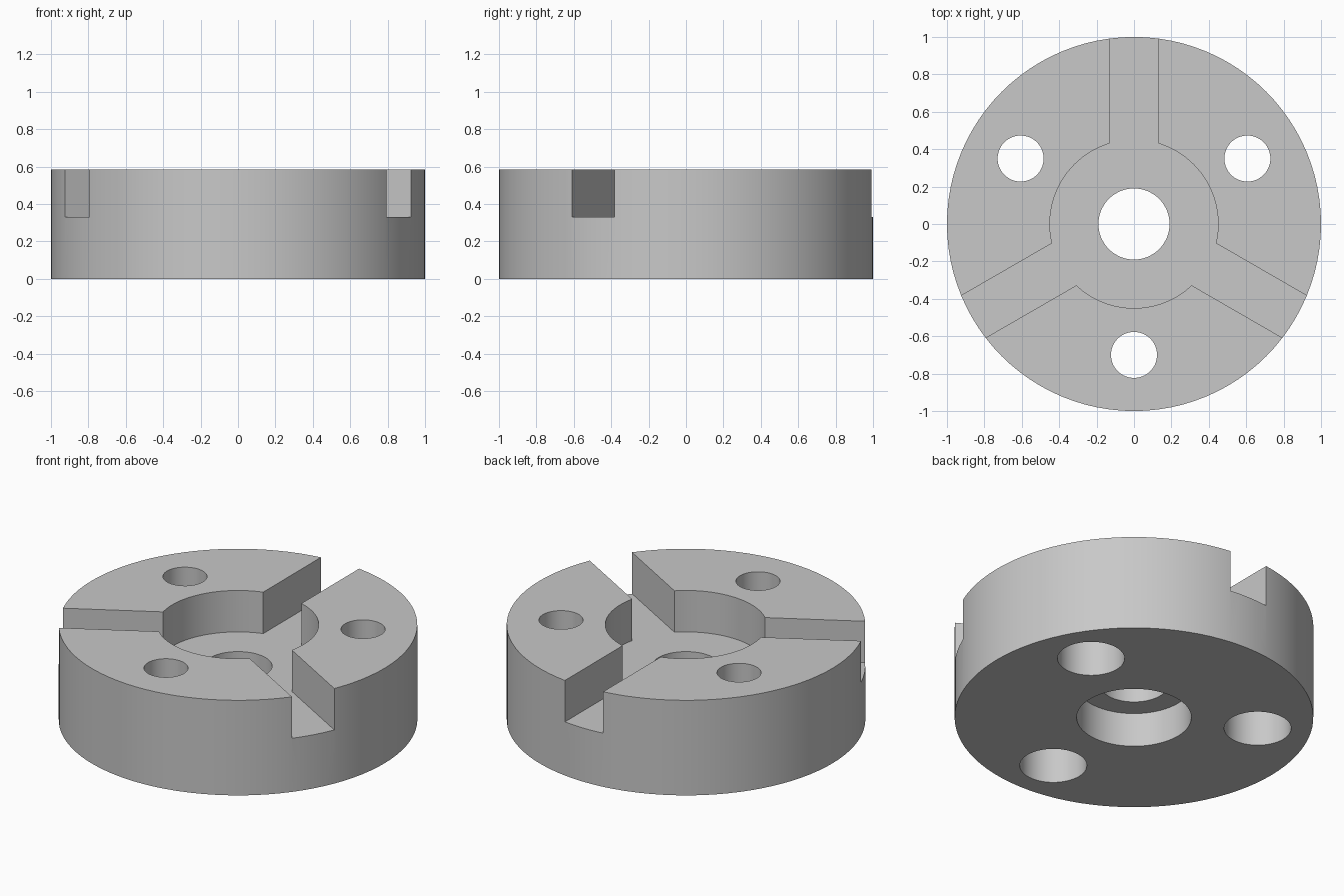
import bpy
import math

cube = bpy.data.objects.get("Cube")
if cube:
    bpy.data.objects.remove(cube, do_unlink=True)

HEIGHT = 0.585
FLOOR = 0.33       # floor of the top recess and slots
OVER = 0.1         # how far cutters stick out of the body

steel = bpy.data.materials.new("grey steel")
steel.use_nodes = True
GREY = (0.58, 0.58, 0.58, 1)
steel.diffuse_color = GREY
steel.node_tree.nodes["Principled BSDF"].inputs["Base Color"].default_value = GREY


def cylinder(name, radius, z0, z1, x=0, y=0, sides=64):
    bpy.ops.mesh.primitive_cylinder_add(vertices=sides, radius=radius, depth=z1 - z0,
                                        location=(x, y, (z0 + z1) / 2))
    obj = bpy.context.object
    obj.name = name
    return obj


def slot_cutter(angle, length=1.2, width=0.26):
    top = HEIGHT + OVER
    bpy.ops.mesh.primitive_cube_add(
        size=1, rotation=(0, 0, angle),
        location=(length / 2 * math.cos(angle), length / 2 * math.sin(angle), (FLOOR + top) / 2))
    obj = bpy.context.object
    obj.name = "slot_cutter"
    obj.scale = (length, width, top - FLOOR)
    return obj


# Round body
body = cylinder("slotted_disc", 1, 0, HEIGHT, sides=96)

# Centre recess, through bore and underside counterbore
cutters = [
    cylinder("recess_cutter", 0.45, FLOOR, HEIGHT + OVER, sides=96),
    cylinder("bore_cutter", 0.19, -OVER, HEIGHT + OVER),
    cylinder("counterbore_cutter", 0.32, -OVER, 0.21),
]

# Three radial slots with a counterbored bolt hole opposite each
for i in range(3):
    angle = math.radians(90 + 120 * i)
    x, y = -0.7 * math.cos(angle), -0.7 * math.sin(angle)
    cutters += [
        slot_cutter(angle),
        cylinder("bolt_hole_cutter", 0.123, -OVER, HEIGHT + OVER, x, y),
        cylinder("bolt_head_cutter", 0.187, -OVER, 0.3, x, y),
    ]

for cutter in cutters:
    cutter.hide_render = True
    mod = body.modifiers.new(cutter.name, "BOOLEAN")
    mod.operation = "DIFFERENCE"
    mod.solver = "EXACT"
    mod.object = cutter

# Bake the cuts and drop the cutters
bpy.context.view_layer.update()
graph = bpy.context.evaluated_depsgraph_get()
mesh = bpy.data.meshes.new_from_object(body.evaluated_get(graph))
body.modifiers.clear()
body.data = mesh
for cutter in cutters:
    bpy.data.objects.remove(cutter, do_unlink=True)

mesh.materials.clear()
mesh.materials.append(steel)
for face in mesh.polygons:
    face.material_index = 0

bpy.ops.object.select_all(action="DESELECT")
body.select_set(True)
bpy.context.view_layer.objects.active = body
bpy.ops.object.shade_smooth_by_angle(angle=math.radians(30))
